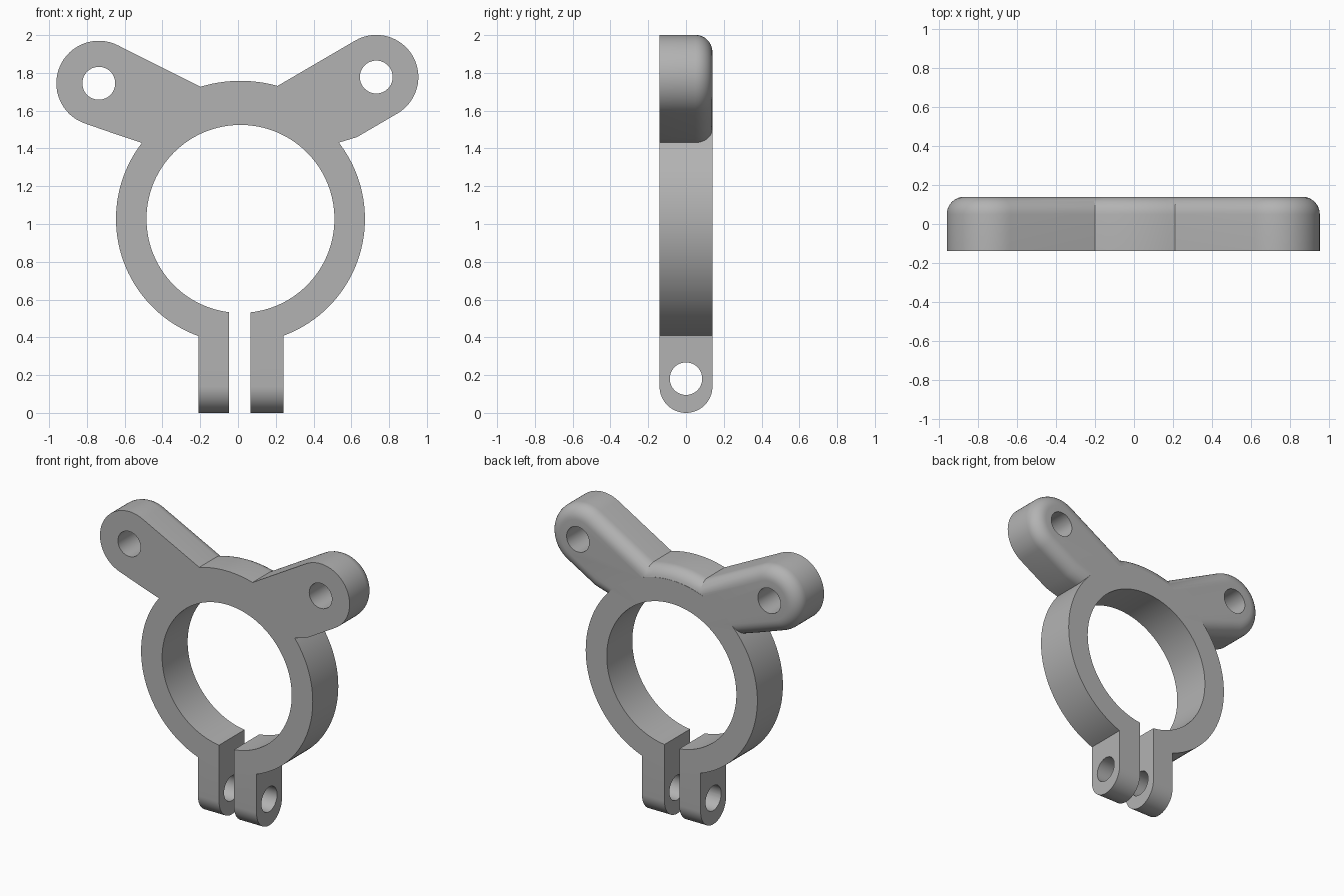
import bpy, bmesh, math

if "Cube" in bpy.data.objects:
    bpy.data.objects.remove(bpy.data.objects["Cube"])

CX, CZ = 0.013, 1.027      # centre of the clamp bore
T = 0.14                   # half thickness


def arc(cx, cz, r, a0, a1, n):
    """Points on an arc, angles in degrees."""
    return [(cx + r * math.cos(math.radians(a0 + (a1 - a0) * i / n)),
             cz + r * math.sin(math.radians(a0 + (a1 - a0) * i / n)))
            for i in range(n + 1)]


def circle(cx, cz, r, n):
    return arc(cx, cz, r, 0, 360, n)[:-1]


def prism(name, pts, lo, hi, axis='y', fillet=0):
    """Extrude a profile along y (profile in x,z) or along x (profile in y,z)."""
    bm = bmesh.new()

    def place(p, d):
        return (p[0], d, p[1]) if axis == 'y' else (d, p[0], p[1])
    a = [bm.verts.new(place(p, lo)) for p in pts]
    b = [bm.verts.new(place(p, hi)) for p in pts]
    n = len(pts)
    bm.faces.new(a)
    back = bm.faces.new(b[::-1])
    for i in range(n):
        bm.faces.new((a[i], b[i], b[(i + 1) % n], a[(i + 1) % n]))
    bmesh.ops.recalc_face_normals(bm, faces=bm.faces[:])
    if fillet:
        bmesh.ops.bevel(bm, geom=list(back.edges), offset=fillet, segments=8,
                        profile=0.5, affect='EDGES', clamp_overlap=False)
    me = bpy.data.meshes.new(name)
    bm.to_mesh(me)
    bm.free()
    ob = bpy.data.objects.new(name, me)
    bpy.context.collection.objects.link(ob)
    return ob


def combine(target, tool, op):
    """Apply a boolean and throw the tool away."""
    bpy.context.view_layer.objects.active = target
    m = target.modifiers.new('bool', 'BOOLEAN')
    m.operation, m.object, m.solver = op, tool, 'EXACT'
    bpy.ops.object.modifier_apply(modifier=m.name)
    bpy.data.objects.remove(tool, do_unlink=True)


# Clamp ring
clamp = prism('clamp_bracket', circle(CX, CZ, 0.659, 128), -T, T)

# Two-armed mounting plate, rounded along its back edge
outline = ([(0.3, 1.36), (0.63, 1.46)]
           + arc(0.732, 1.778, 0.223, -60, 120, 32)
           + arc(CX, CZ, 0.731, 74.4, 106.9, 12)
           + arc(-0.737, 1.745, 0.225, 63, 251, 32)
           + [(-0.64, 1.473), (-0.3, 1.36)])
combine(clamp, prism('arms', outline, -T, T, fillet=0.09), 'UNION')

# Clamping lugs with round lower ends
lug = [(T, 0.5), (-T, 0.5)] + arc(0, T, T, 180, 360, 32)
combine(clamp, prism('lugs', lug, -0.21, 0.24, axis='x'), 'UNION')

# Bore, slot, arm holes and bolt hole
cutters = [
    prism('bore', circle(CX, CZ, 0.4975, 128), -0.5, 0.5),
    prism('slot', [(-0.047, -0.5), (0.067, -0.5), (0.067, 0.9), (-0.047, 0.9)], -0.5, 0.5),
    prism('left_hole', circle(-0.737, 1.745, 0.087, 48), -0.5, 0.5),
    prism('right_hole', circle(0.732, 1.778, 0.087, 48), -0.5, 0.5),
    prism('bolt_hole', circle(0, 0.181, 0.086, 48), -0.5, 0.5, axis='x'),
]
for c in cutters:
    combine(clamp, c, 'DIFFERENCE')

# Plain grey finish
mat = bpy.data.materials.new('grey_metal')
mat.diffuse_color = (0.45, 0.45, 0.45, 1)
mat.use_nodes = True
mat.node_tree.nodes["Principled BSDF"].inputs["Base Color"].default_value = mat.diffuse_color
clamp.data.materials.clear()
clamp.data.materials.append(mat)
for p in clamp.data.polygons:
    p.material_index = 0

bpy.ops.object.select_all(action='DESELECT')
clamp.select_set(True)
bpy.context.view_layer.objects.active = clamp
bpy.ops.object.shade_smooth_by_angle(angle=math.radians(25))
